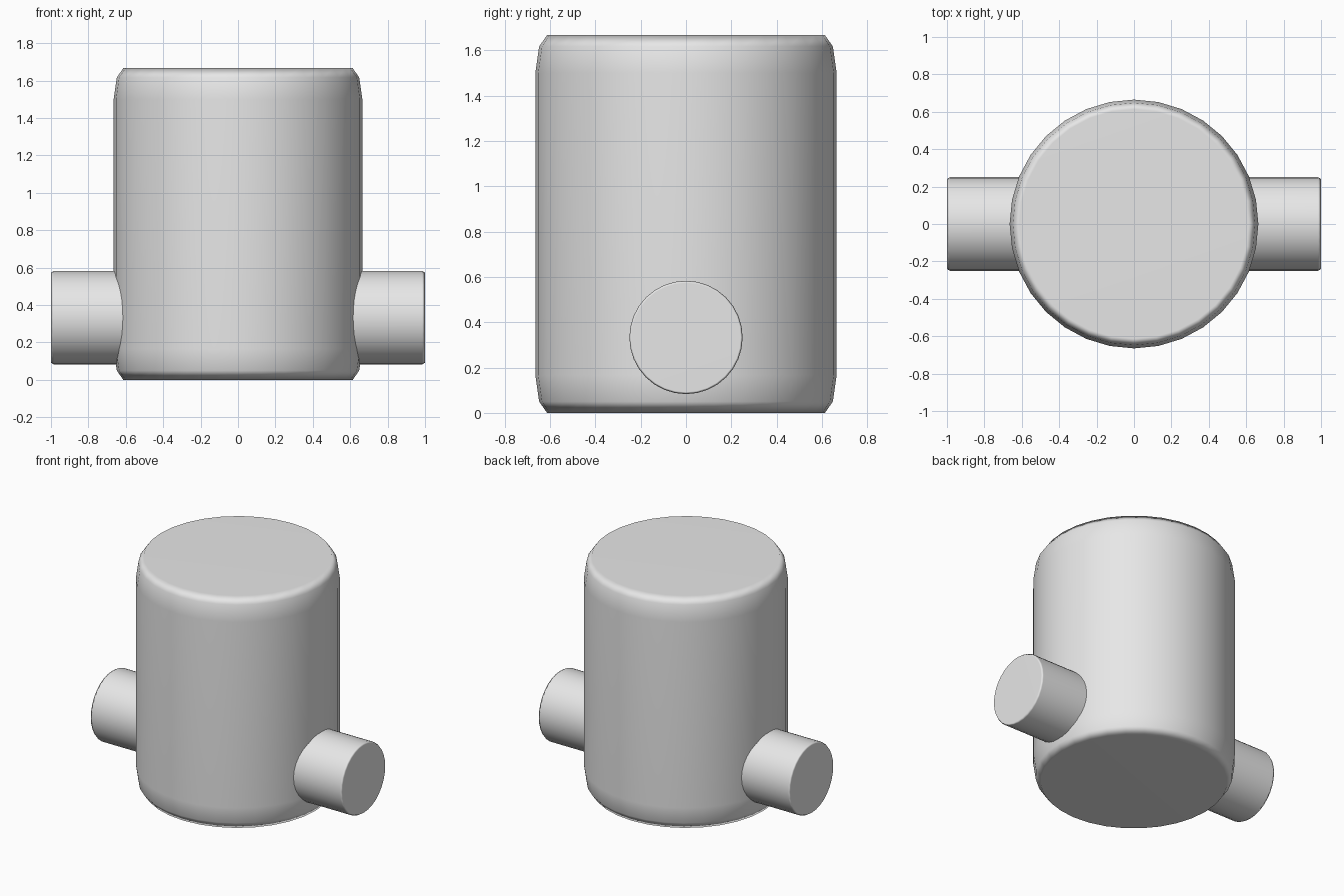
import bpy
import bmesh
from math import cos, sin, tau
from mathutils import Matrix

cube = bpy.data.objects.get("Cube")
if cube:
    bpy.data.objects.remove(cube, do_unlink=True)

SIDES = 32

# Plain grey for every part
grey = bpy.data.materials.new("light grey")
grey.use_nodes = True
grey.diffuse_color = (0.8, 0.8, 0.8, 1)
grey.node_tree.nodes["Principled BSDF"].inputs["Base Color"].default_value = (0.8, 0.8, 0.8, 1)


def lathe(name, profile, matrix=Matrix()):
    """Spin (radius, height) points about z, cap both ends, then place the result."""
    bm = bmesh.new()
    rings = [[bm.verts.new((r * cos(tau * i / SIDES), r * sin(tau * i / SIDES), h))
              for i in range(SIDES)] for r, h in profile]
    for low, high in zip(rings, rings[1:]):
        for i in range(SIDES):
            j = (i + 1) % SIDES
            bm.faces.new((low[i], low[j], high[j], high[i]))
    bm.faces.new(rings[0][::-1])
    bm.faces.new(rings[-1])
    for face in bm.faces:
        face.smooth = True
    bm.transform(matrix)
    mesh = bpy.data.meshes.new(name)
    bm.to_mesh(mesh)
    bm.free()
    mesh.materials.append(grey)
    obj = bpy.data.objects.new(name, mesh)
    bpy.context.collection.objects.link(obj)
    # Flat caps that blend into the rounded rims
    normals = obj.modifiers.new("flat caps", "WEIGHTED_NORMAL")
    normals.mode = "FACE_AREA"
    return obj


# Upright drum with the same rounded rim at top and bottom
HEIGHT = 1.667
rim = [(0.613, 0), (0.648, 0.05), (0.665, 0.167)]
lathe("drum_body", rim + [(r, HEIGHT - h) for r, h in reversed(rim)])

# Cross pipe running through the drum and out of both sides
end = [(0.241, -1), (0.25, -0.985)]
lathe("cross_pipe", end + [(r, -h) for r, h in reversed(end)],
      Matrix.Translation((0, 0, 0.333)) @ Matrix.Rotation(tau / 4, 4, "Y"))
